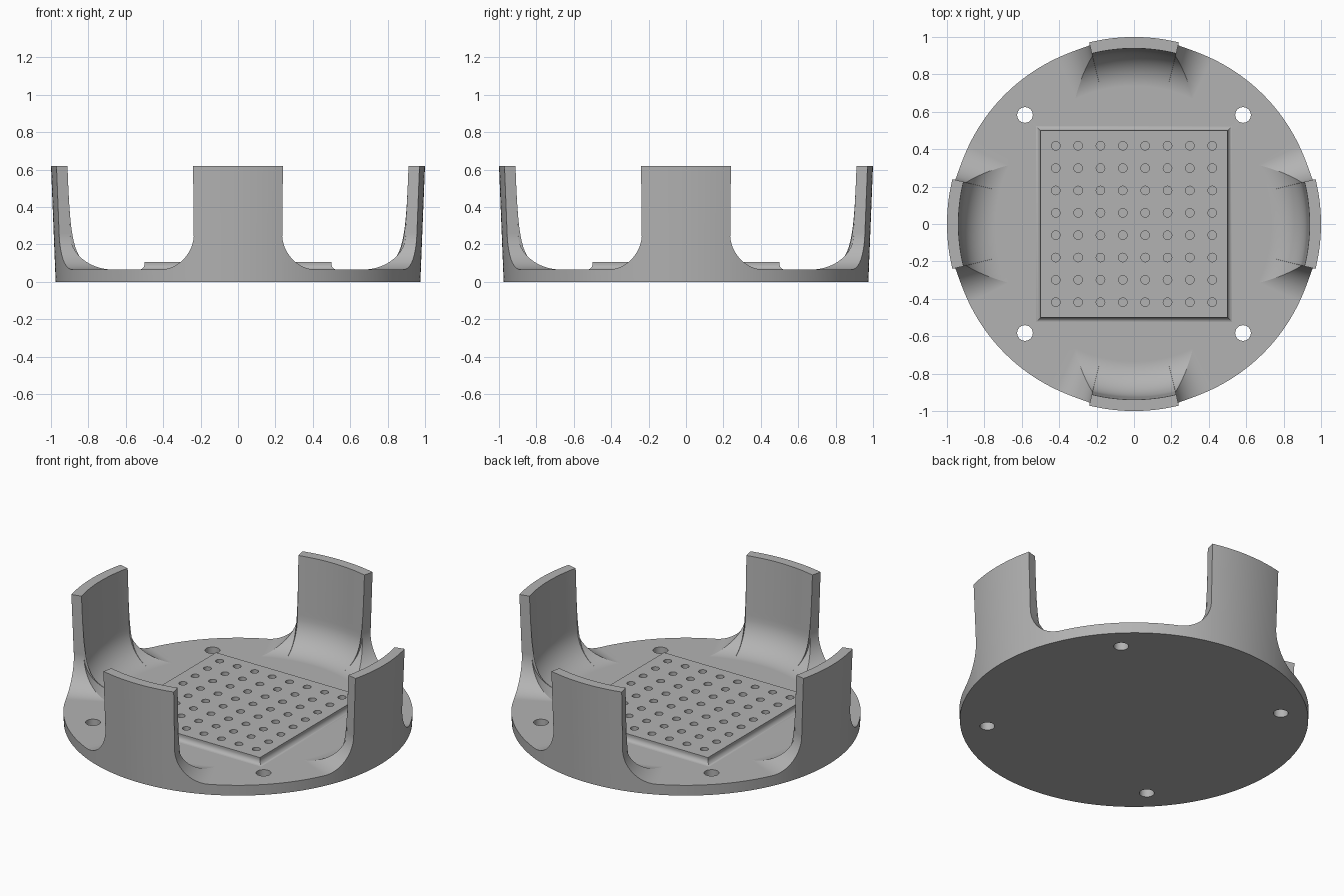
import bpy, bmesh
from math import sin, cos, pi, radians, sqrt

if "Cube" in bpy.data.objects:
    bpy.data.objects.remove(bpy.data.objects["Cube"], do_unlink=True)

FLOOR, TOP = 0.065, 0.62       # floor height, tab height
FILLET, FLARE = 0.18, 0.195    # inner fillet, flare at the foot of each tab
TAB = 13.9                     # half angle of a tab in degrees

grey = bpy.data.materials.new("grey")
grey.use_nodes = True
grey.diffuse_color = (0.45, 0.45, 0.45, 1)
grey.node_tree.nodes["Principled BSDF"].inputs["Base Color"].default_value = (0.45, 0.45, 0.45, 1)


def finish(name, bm):
    bmesh.ops.remove_doubles(bm, verts=bm.verts, dist=1e-5)
    bmesh.ops.recalc_face_normals(bm, faces=bm.faces)
    mesh = bpy.data.meshes.new(name)
    bm.to_mesh(mesh)
    bm.free()
    mesh.materials.append(grey)
    obj = bpy.data.objects.new(name, mesh)
    bpy.context.collection.objects.link(obj)
    return obj


def loft(bm, rings, closed=False):
    """Skin a list of equal-length vertex rows."""
    pairs = list(zip(rings, rings[1:]))
    if closed:
        pairs.append((rings[-1], rings[0]))
    for a, b in pairs:
        for i in range(len(a) - 1):
            bm.faces.new((a[i], b[i], b[i + 1], a[i + 1]))


def inner_radius(z):
    dz = z - FLOOR
    r = 0.917 + 0.04 * dz
    if dz < FILLET:
        r += sqrt(max(0, FILLET ** 2 - (FILLET - dz) ** 2)) - FILLET
    return r


def outer_radius(z):
    return 0.975 + 0.04 * z


# Rim outline of half a sector: tab top, straight side, flare, open floor
half = [(TAB * i / 8, TOP) for i in range(9)]
flare_angle = FLARE / outer_radius(FLOOR) * 180 / pi
for i in range(17):
    a = pi / 2 * i / 16
    half.append((TAB - 0.05 + flare_angle * (1 - cos(a)), FLOOR + FLARE * (1 - sin(a))))
end = half[-1][0]
half += [(end + (45 - end) * i / 9, FLOOR) for i in range(1, 10)]
sector = [(-a, h) for a, h in reversed(half[1:-1])] + half

# Base disc with four upright tabs
bm = bmesh.new()
columns = []
for quarter in range(4):
    for angle, h in sector:
        t = radians(angle + 90 * quarter)
        levels = [FLOOR + (h - FLOOR) * (i / 22) ** 2 for i in range(23)]
        profile = [(inner_radius(z), z) for z in levels]
        profile += [(outer_radius(h), h), (outer_radius(0), 0)]
        columns.append([bm.verts.new((r * cos(t), r * sin(t), z)) for r, z in profile])
loft(bm, columns, closed=True)
bm.faces.new([c[0] for c in columns])
bm.faces.new([c[-1] for c in reversed(columns)])
bmesh.ops.dissolve_degenerate(bm, edges=bm.edges, dist=1e-6)
body = finish("tabbed_base", bm)

# Raised square plate with a coved foot
bm = bmesh.new()
steps = [(0.53, 0.03)]
for i in range(9):
    a = pi / 2 * i / 8
    steps.append((0.53 - 0.03 * sin(a), 0.0945 - 0.03 * cos(a)))
steps.append((0.5, 0.105))
rings = []
for s, z in steps:
    ring = [bm.verts.new((x * s, y * s, z)) for x, y in ((1, 1), (-1, 1), (-1, -1), (1, -1))]
    rings.append(ring + ring[:1])
loft(bm, rings)
bm.faces.new(rings[0][:4])
bm.faces.new(rings[-1][:4])
plate = finish("raised_plate", bm)

# Cutter for the blind hole grid and the four through holes
bm = bmesh.new()


def hole(x, y, r, low, high):
    made = bmesh.ops.create_cone(bm, cap_ends=True, segments=24, radius1=r, radius2=r, depth=high - low)
    bmesh.ops.translate(bm, verts=made["verts"], vec=(x, y, (low + high) / 2))


for i in range(8):
    for j in range(8):
        hole((i - 3.5) * 0.1195, (j - 3.5) * 0.1195, 0.023, 0.05, 0.2)
for sx in (-1, 1):
    for sy in (-1, 1):
        hole(sx * 0.583, sy * 0.583, 0.042, -0.1, 0.2)
cutter = finish("hole_cutter", bm)

# Combine the parts
bpy.ops.object.select_all(action="DESELECT")
bpy.context.view_layer.objects.active = body
body.select_set(True)
for tool, operation in ((plate, "UNION"), (cutter, "DIFFERENCE")):
    mod = body.modifiers.new(tool.name, "BOOLEAN")
    mod.object, mod.operation, mod.solver = tool, operation, "EXACT"
    bpy.ops.object.modifier_apply(modifier=mod.name)
    bpy.data.objects.remove(tool, do_unlink=True)

bpy.ops.object.shade_smooth_by_angle(angle=radians(30))
weighted = body.modifiers.new("weighted_normals", "WEIGHTED_NORMAL")
weighted.keep_sharp = True
